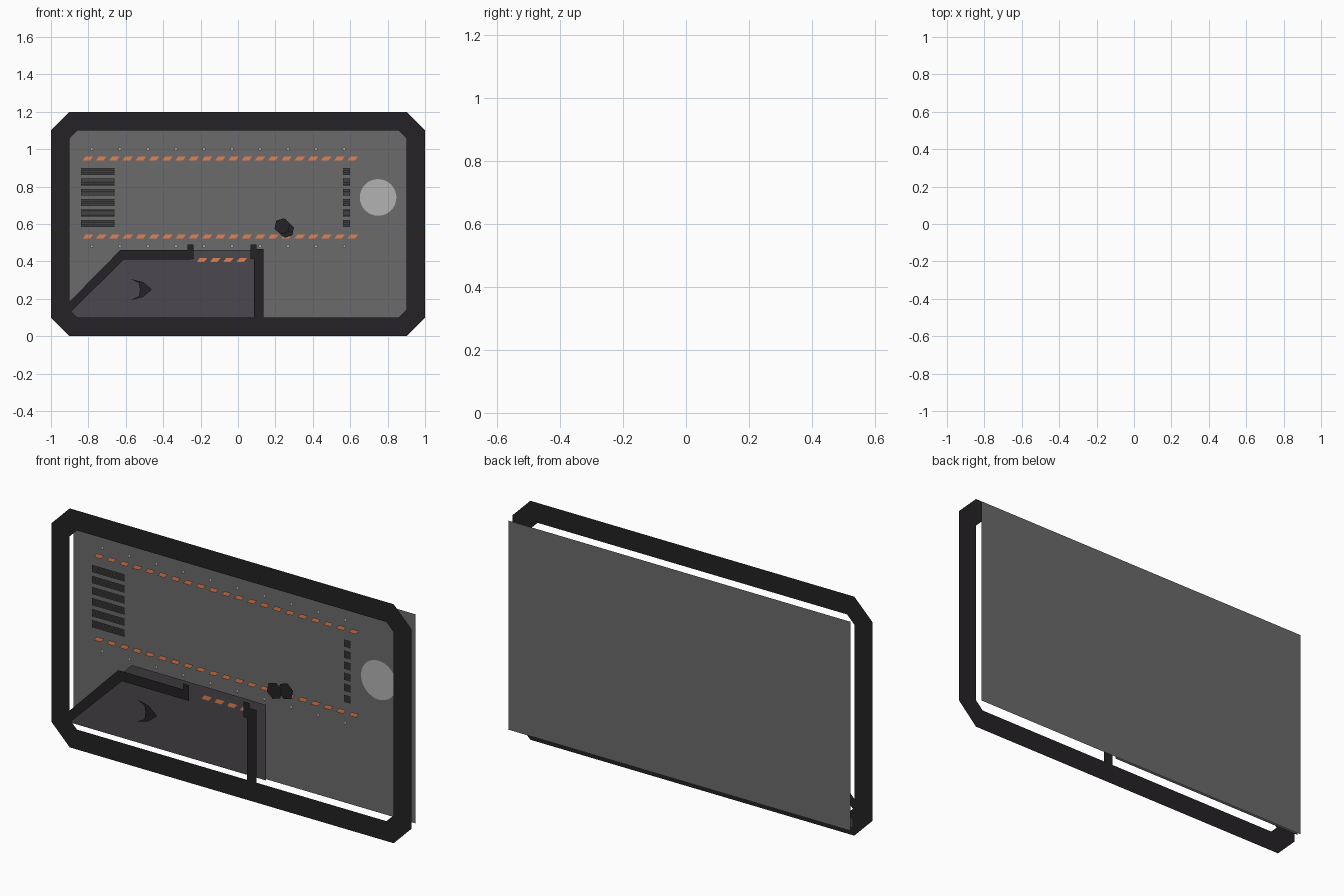
import bpy, math

if "Cube" in bpy.data.objects:
    bpy.data.objects.remove(bpy.data.objects["Cube"])

FRAME_Y = -0.05   # front layer; other layers are given as depth behind it


def material(name, r, g, b):
    m = bpy.data.materials.new(name)
    m.diffuse_color = (r, g, b, 1)
    m.use_nodes = True
    m.node_tree.nodes["Principled BSDF"].inputs["Base Color"].default_value = m.diffuse_color
    return m


BLACK = material("black", 0.018, 0.016, 0.018)
PANEL = material("panel_grey", 0.15, 0.145, 0.15)
DARK = material("dark_grey", 0.07, 0.066, 0.075)
SLAT = material("slat_grey", 0.06, 0.06, 0.06)
ORANGE = material("orange", 0.75, 0.22, 0.09)
LIGHT = material("light_grey", 0.45, 0.45, 0.45)


def ccw(pts):
    area = sum(a[0] * b[1] - b[0] * a[1] for a, b in zip(pts, pts[1:] + pts[:1]))
    return pts if area > 0 else pts[::-1]


def sheet(name, polys, depth, mat):
    """Flat faces in the xz plane, all facing the front (-y)."""
    verts, faces = [], []
    for p in polys:
        p = ccw(list(p))
        faces.append(range(len(verts), len(verts) + len(p)))
        verts += [(x, FRAME_Y + depth, z) for x, z in p]
    me = bpy.data.meshes.new(name)
    me.from_pydata(verts, [], [list(f) for f in faces])
    me.materials.append(mat)
    ob = bpy.data.objects.new(name, me)
    bpy.context.collection.objects.link(ob)
    return ob


def rect(x0, x1, z0, z1):
    return [(x0, z0), (x1, z0), (x1, z1), (x0, z1)]


def disc(cx, cz, r, n, turn=0.0):
    return [(cx + r * math.cos(turn + math.tau * i / n),
             cz + r * math.sin(turn + math.tau * i / n)) for i in range(n)]


def octagon(hx, z0, z1, c):
    return [(-hx + c, z0), (hx - c, z0), (hx, z0 + c), (hx, z1 - c),
            (hx - c, z1), (-hx + c, z1), (-hx, z1 - c), (-hx, z0 + c)]


def dashes(name, x0, count, z0, z1, depth):
    """Row of slanted warning dashes."""
    lean, width, pitch = 0.016, 0.04, 0.0708
    row = []
    for i in range(count):
        x = x0 + i * pitch
        row.append([(x, z0), (x + width, z0), (x + width + lean, z1), (x + lean, z1)])
    sheet(name, row, depth, ORANGE)


# Back panel
sheet("back_panel", [rect(-0.95, 0.95, 0.075, 1.125)], 0.1, PANEL)

# Chamfered outer frame
outer, inner = octagon(1.0, 0.0, 1.2, 0.1), octagon(0.9, 0.1, 1.1, 0.04)
ring = [[outer[i], outer[(i + 1) % 8], inner[(i + 1) % 8], inner[i]] for i in range(8)]
sheet("outer_frame", ring, 0.0, BLACK)

# Room in the lower left: floor, sloped wall, right wall and door posts
sheet("room_floor", [[(-0.95, 0.08), (0.134, 0.08), (0.134, 0.46),
                      (-0.61, 0.46), (-0.95, 0.12)]], 0.08, DARK)
sheet("room_wall", [[(-0.9, 0.125), (-0.61, 0.41), (-0.63, 0.46), (-0.9, 0.185)],
                    [(-0.61, 0.41), (-0.25, 0.41), (-0.25, 0.46), (-0.63, 0.46)]], 0.0, BLACK)
sheet("side_wall", [rect(0.085, 0.137, 0.1, 0.465)], 0.0, BLACK)
sheet("door_posts", [rect(-0.27, -0.237, 0.412, 0.49),
                     rect(0.066, 0.1, 0.412, 0.49)], -0.002, BLACK)

# Floor arrow
sheet("floor_arrow", [[(-0.572, 0.305), (-0.508, 0.29), (-0.46, 0.25), (-0.524, 0.25), (-0.53, 0.285)],
                      [(-0.572, 0.193), (-0.508, 0.21), (-0.46, 0.25), (-0.524, 0.25), (-0.53, 0.215)]],
      0.065, BLACK)

# Orange dashes
dashes("upper_dashes", -0.83, 21, 0.94, 0.962, 0.092)
dashes("lower_dashes", -0.83, 21, 0.522, 0.544, 0.092)
dashes("door_dashes", -0.22, 4, 0.398, 0.419, 0.075)

# Rows of small lamps
sheet("lamps", [disc(-0.782 + 0.15 * i, z, 0.009, 8)
                for i in range(10) for z in (1.0, 0.481)], 0.09, LIGHT)

# Slatted grilles at both ends of the lane
for name, x0, x1 in (("left_grille", -0.84, -0.66), ("right_grille", 0.562, 0.598)):
    slats = []
    for group in range(6):
        for s in range(4):
            z = 0.585 + group * 0.0555 + s * 0.0095
            slats.append(rect(x0, x1, z, z + 0.008))
    sheet(name, slats, 0.09, SLAT)

# Round light plate
sheet("round_plate", [disc(0.749, 0.742, 0.098, 32)], 0.096, LIGHT)

# Small two-layer device
sheet("device_top", [disc(0.237, 0.588, 0.044, 6, 0.3)], 0.0, BLACK)
sheet("device_base", [disc(0.258, 0.568, 0.043, 6, 0.3)], 0.06, BLACK)
